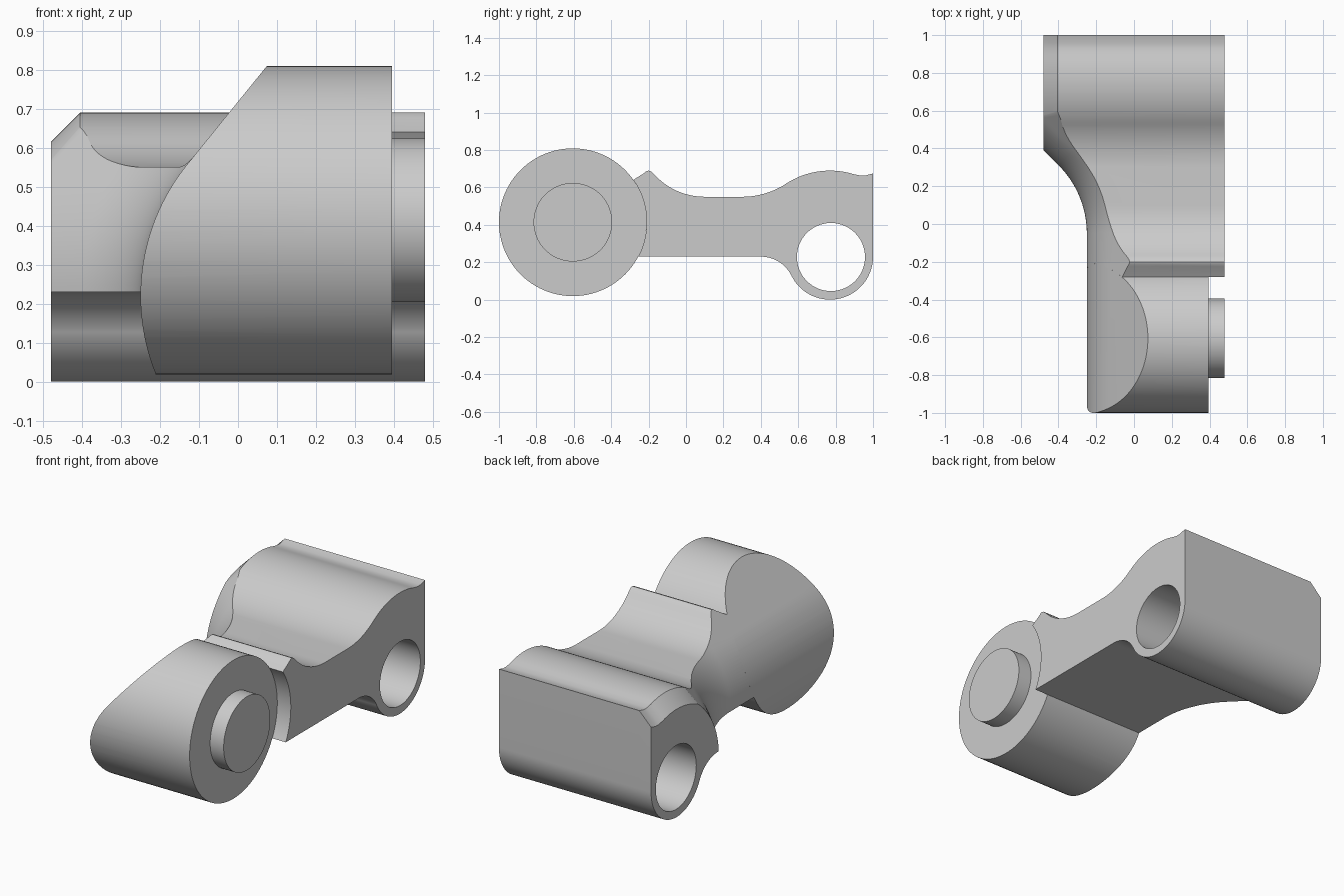
import bpy, bmesh
from math import sin, cos, tan, radians

cube = bpy.data.objects.get("Cube")
if cube:
    bpy.data.objects.remove(cube, do_unlink=True)

grey = bpy.data.materials.new("plain grey")
grey.use_nodes = True
grey.diffuse_color = (0.6, 0.6, 0.6, 1)
grey.node_tree.nodes["Principled BSDF"].inputs["Base Color"].default_value = grey.diffuse_color


def arc(cx, cy, r, start, end, steps=16):
    angles = [radians(start + (end - start) * i / steps) for i in range(steps + 1)]
    return [(cx + r * cos(a), cy + r * sin(a)) for a in angles]


def loft(name, rings):
    """Closed solid through a list of equal-length point rings."""
    bm = bmesh.new()
    rows = [[bm.verts.new(p) for p in ring] for ring in rings]
    n = len(rows[0])
    for a, b in zip(rows, rows[1:]):
        for i in range(n):
            j = (i + 1) % n
            bm.faces.new((a[i], a[j], b[j], b[i]))
    bm.faces.new(rows[0])
    bm.faces.new(rows[-1][::-1])
    bmesh.ops.recalc_face_normals(bm, faces=bm.faces)
    mesh = bpy.data.meshes.new(name)
    bm.to_mesh(mesh)
    bm.free()
    obj = bpy.data.objects.new(name, mesh)
    bpy.context.collection.objects.link(obj)
    return obj


def disc_bar(name, y, z, r, x0, x1):
    """Round bar along x."""
    outline = arc(y, z, r, 0, 360, 96)[:-1]
    return loft(name, [[(x, *p) for p in outline] for x in (x0, x1)])


def finish(obj, cutters=()):
    bpy.ops.object.select_all(action="DESELECT")
    obj.select_set(True)
    bpy.context.view_layer.objects.active = obj
    for cutter in cutters:
        mod = obj.modifiers.new("cut", "BOOLEAN")
        mod.operation = "DIFFERENCE"
        mod.solver = "EXACT"
        mod.object = cutter
        bpy.ops.object.modifier_apply(modifier=mod.name)
    obj.data.materials.clear()
    obj.data.materials.append(grey)
    bpy.ops.object.shade_smooth_by_angle(angle=radians(25))


# Link arm side outline (y, z): hollow end, lip, valley, hump, eye, underside
outline = arc(-0.605, 0.414, 0.395, -27.8, 35, 24)
outline += [(-0.225, 0.676), (-0.213, 0.686), (-0.2, 0.69), (-0.187, 0.685)]
outline += arc(0.1, 0.914, 0.364, 222, 270)
outline += arc(0.3, 0.98, 0.43, 270, 301)
outline += arc(0.77, 0.26, 0.43, 123, 73)
outline += [(0.93, 0.664), (0.96, 0.664), (1.0, 0.675)]
outline += arc(0.77, 0.23, 0.23, 0, -153, 40)
outline += arc(0.4, 0.047, 0.183, 26.3, 90)

# The top edge is bevelled at the far end of the arm
bevel = 0.075
lowered = [(y, z - bevel if z > 0.5 and y > 0 else z) for y, z in outline]
arm = loft("link_arm", [
    [(-0.48, *p) for p in lowered],
    [(-0.48 + bevel, *p) for p in outline],
    [(0.48, *p) for p in outline]])

# Round barrel and its end boss
barrel = disc_bar("barrel", -0.605, 0.414, 0.395, -0.32, 0.395)
boss = disc_bar("barrel_boss", -0.605, 0.414, 0.21, 0.37, 0.48)

# Eye bore
bore = disc_bar("bore_cutter", 0.775, 0.228, 0.182, -1, 1)

# Side relief: bulged section (offset, z) swept along a bending path
R, lean = 0.535, 39
section = [(R + p, q) for p, q in arc(0, 0.22, R, 180 + 37, 180 - lean, 36)]
o, z = section[-1]
section += [(o + (1 - z) * tan(radians(lean)), 1.0), (-0.45, 1.0), (-0.45, section[0][1])]

path = [(-0.25, -1.2, 0)]
path += [(x, y, 45 * i / 24) for i, (x, y) in enumerate(arc(-0.76, -0.05, 0.51, 0, 45, 24))]
x, y, a = path[-1]
path.append((x - 0.57, y + 0.57, a))
relief = loft("relief_cutter", [
    [(px + s * cos(radians(pa)), py + s * sin(radians(pa)), h) for s, h in section]
    for px, py, pa in path])

finish(arm, (bore, relief))
finish(barrel, (relief,))
finish(boss)
for cutter in (bore, relief):
    bpy.data.objects.remove(cutter, do_unlink=True)
